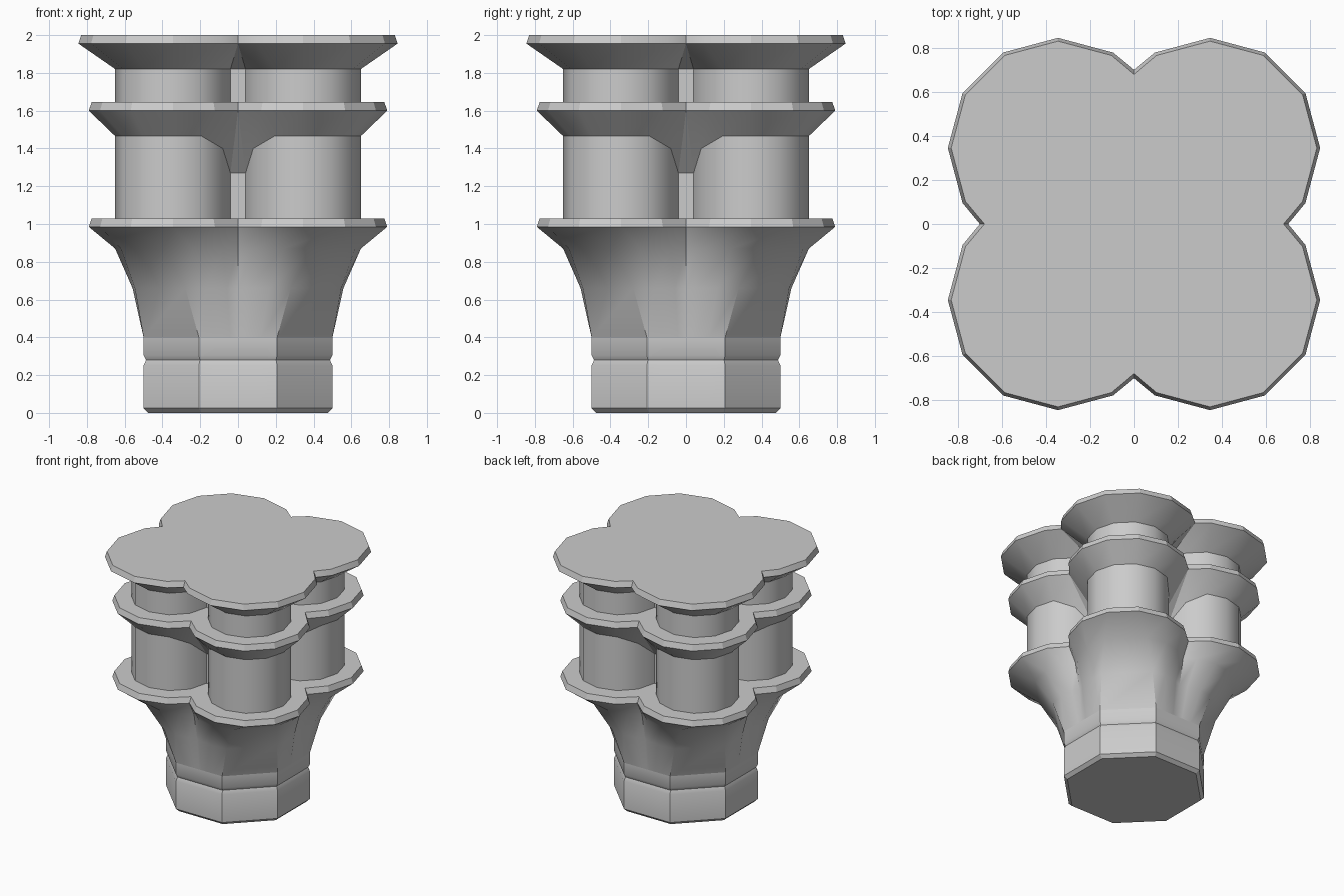
import bpy
import bmesh
from math import sin, cos, radians

cube = bpy.data.objects.get("Cube")
if cube:
    bpy.data.objects.remove(cube)

stone = bpy.data.materials.new("grey stone")
stone.use_nodes = True
colour = (0.6, 0.6, 0.6, 1)
stone.diffuse_color = colour
stone.node_tree.nodes["Principled BSDF"].inputs["Base Color"].default_value = colour

LOBE = 0.345  # offset of each lobe's centre from both axes


def four_fold(quarter):
    """Repeat a quarter outline around the z axis."""
    points = []
    for _ in range(4):
        points += quarter
        quarter = [(-y, x) for x, y in quarter]
    return points


def quatrefoil(r):
    """Outline of four twelve-sided lobes; wide ones meet in a notch."""
    half = []
    for deg in range(-90, 31, 30):
        x, y = LOBE + r * cos(radians(deg)), LOBE + r * sin(radians(deg))
        half.append((x, y) if y > 0.02 else (1.4 * r, 0))
    return four_fold(half + [(y, x) for x, y in reversed(half)])


def octagon(a):
    """Octagon outline with the same point count as the quatrefoil."""
    c = a * 0.414
    half = [(a, c * f) for f in (0, 0, 0.2, 0.6, 1)]
    return four_fold(half + [(y, x) for x, y in reversed(half)])


def blend(p, q, t):
    return [(x + (u - x) * t, y + (v - y) * t) for (x, y), (u, v) in zip(p, q)]


def ring(outline, z, notch_drop=(0, 0)):
    """Place an outline at z, lowering the points nearest each notch."""
    drop = {0: notch_drop[0], 9: notch_drop[0], 1: notch_drop[1], 8: notch_drop[1]}
    return [(x, y, z - drop.get(i % 10, 0)) for i, (x, y) in enumerate(outline)]


def loft(name, rings, angle, bottom=False, top=False):
    bm = bmesh.new()
    loops = [[bm.verts.new(p) for p in r] for r in rings]
    for low, high in zip(loops, loops[1:]):
        for i in range(len(low)):
            j = (i + 1) % len(low)
            bm.faces.new((low[i], low[j], high[j], high[i]))
    if bottom:
        bm.faces.new(loops[0][::-1])
    if top:
        bm.faces.new(loops[-1])
    bmesh.ops.remove_doubles(bm, verts=bm.verts, dist=0.0005)
    mesh = bpy.data.meshes.new(name)
    bm.to_mesh(mesh)
    bm.free()
    mesh.materials.append(stone)
    obj = bpy.data.objects.new(name, mesh)
    bpy.context.collection.objects.link(obj)
    bpy.ops.object.select_all(action='DESELECT')
    obj.select_set(True)
    bpy.context.view_layer.objects.active = obj
    bpy.ops.object.shade_smooth_by_angle(angle=radians(angle))
    return obj


# Octagonal foot with a chamfered bottom and a shallow groove
foot = [(0.475, 0), (0.5, 0.025), (0.5, 0.25), (0.487, 0.28),
        (0.5, 0.305), (0.5, 0.4)]
loft("octagonal_foot", [ring(octagon(a), z) for a, z in foot], 30, bottom=True)

# Bell flaring from the octagon to the four lobes
bell = [(0, 0.4), (0.2, 0.66), (0.52, 0.87), (1, 0.985)]
loft("flared_bell",
     [ring(blend(octagon(0.5), quatrefoil(0.445), t), z) for t, z in bell], 40)

# Clustered shafts between the ledges
shaft = quatrefoil(0.305)
for name, low, high in (("lower_shafts", 1.03, 1.465), ("upper_shafts", 1.645, 1.82)):
    loft(name, [ring(shaft, low), ring(shaft, high)], 40)

# Ledges with bevelled rims and sloping undersides
for name, r, z in (("lower_ledge", 0.445, 0.985), ("middle_ledge", 0.445, 1.6),
                   ("top_slab", 0.5, 1.955)):
    rings = [ring(quatrefoil(r), z), ring(quatrefoil(r - 0.015), z + 0.045)]
    if name == "middle_ledge":
        rings.insert(0, ring(shaft, 1.465, (0.195, 0.065)))
    elif name == "top_slab":
        rings.insert(0, ring(shaft, 1.82))
    loft(name, rings, 25, top=True)
